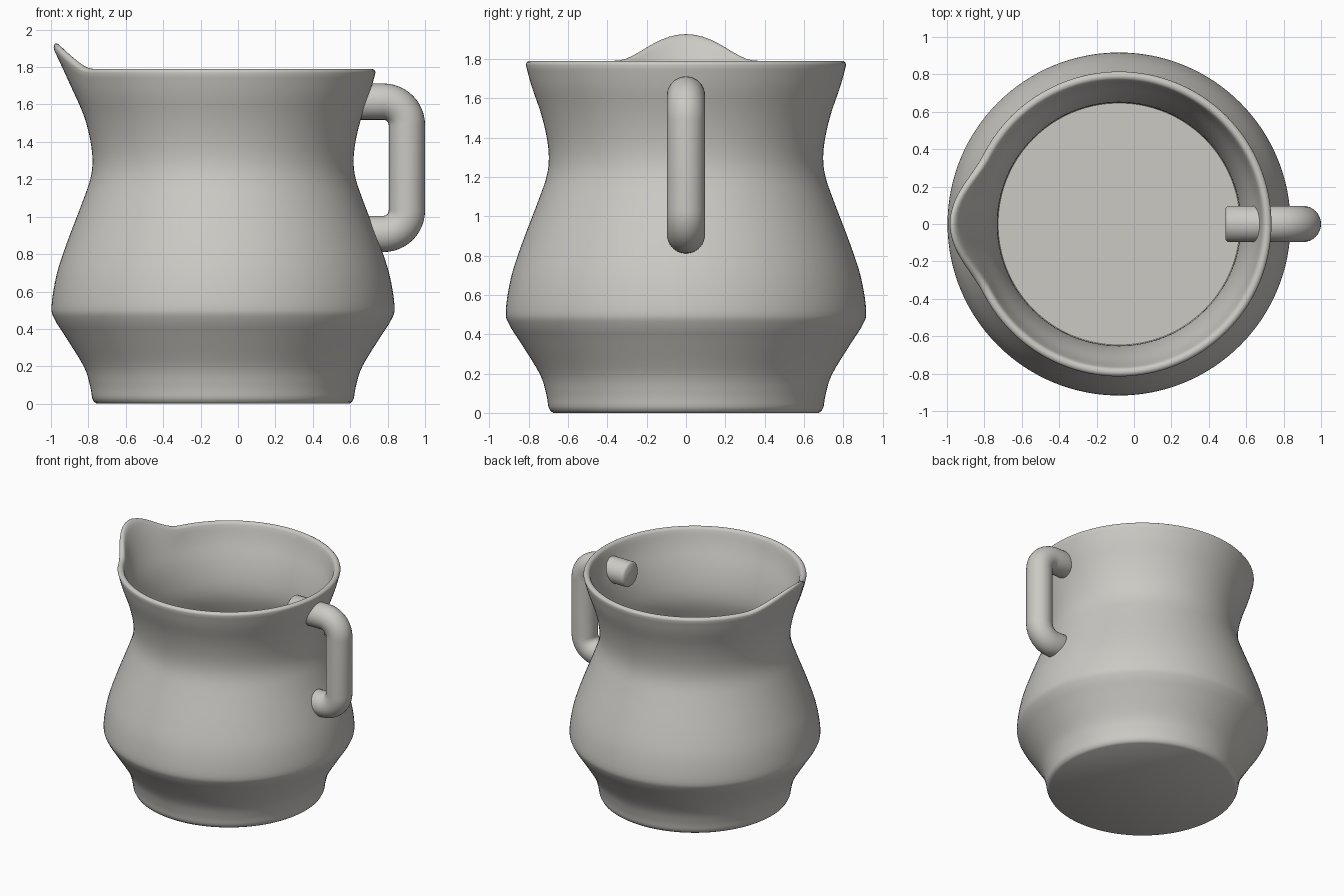
import bpy, bmesh, math
from mathutils import Vector

if "Cube" in bpy.data.objects:
    bpy.data.objects.remove(bpy.data.objects["Cube"])

clay = bpy.data.materials.new("warm grey clay")
clay.diffuse_color = (0.60, 0.585, 0.55, 1)
clay.use_nodes = True
clay.node_tree.nodes["Principled BSDF"].inputs["Base Color"].default_value = clay.diffuse_color
CX = -0.08      # axis of the jug body
SEG = 128


def finish(name, bm, angle):
    bmesh.ops.recalc_face_normals(bm, faces=bm.faces)
    me = bpy.data.meshes.new(name)
    bm.to_mesh(me)
    bm.free()
    me.materials.append(clay)
    ob = bpy.data.objects.new(name, me)
    bpy.context.collection.objects.link(ob)
    bpy.ops.object.select_all(action='DESELECT')
    ob.select_set(True)
    bpy.context.view_layer.objects.active = ob
    bpy.ops.object.shade_smooth_by_angle(angle=math.radians(angle))
    return ob


def spline(pts, n):
    """Catmull-Rom curve through the points."""
    p = [Vector(q) for q in pts]
    p = [2 * p[0] - p[1]] + p + [2 * p[-1] - p[-2]]
    out = []
    for a, b, c, d in zip(p, p[1:], p[2:], p[3:]):
        for i in range(n):
            t = i / n
            out.append(0.5 * (2 * b + (c - a) * t + (2 * a - 5 * b + 4 * c - d) * t * t
                              + (3 * b - a - 3 * c + d) * t ** 3))
    return out + [p[-2]]


def bridge(bm, rings):
    for a, b in zip(rings, rings[1:]):
        n = len(a)
        for i in range(n):
            bm.faces.new((a[i], a[(i + 1) % n], b[(i + 1) % n], b[i]))


# Jug body: outer profile, rounded rim, inner profile
outer = spline([(0.70, 0.03), (0.712, 0.10), (0.745, 0.20), (0.84, 0.355), (0.90, 0.45),
                (0.917, 0.52), (0.89, 0.69), (0.835, 0.86), (0.755, 1.07), (0.71, 1.20),
                (0.698, 1.30), (0.71, 1.41), (0.74, 1.53), (0.785, 1.66), (0.815, 1.77)], 4)
rim = [Vector((0.792 + 0.023 * math.cos(a), 1.77 + 0.021 * math.sin(a)))
       for a in (math.pi * k / 8 for k in range(1, 8))]
inner = [Vector((p.x - 0.048, p.y)) for p in reversed(outer) if p.y > 0.06]
profile = ([Vector((0.675, 0.0)), Vector((0.69, 0.01))] + outer + rim + inner
           + [Vector((inner[-1].x - 0.01, 0.05))])


def body_point(r, z, a):
    # pull the rim outwards and upwards into a pouring lip at -x
    phi = abs(a - math.pi)
    bell = 0.5 * (1 + math.cos(math.pi * phi / 0.48)) if phi < 0.48 else 0
    w = bell * max(0, (z - 1.5) / 0.29) ** 2
    r += 0.10 * w
    return (CX + r * math.cos(a), r * math.sin(a), z + 0.135 * w)


bm = bmesh.new()
rings = [[bm.verts.new(body_point(p.x, p.y, 2 * math.pi * i / SEG)) for i in range(SEG)]
         for p in profile]
bridge(bm, rings)
bm.faces.new(rings[0])
bm.faces.new(rings[-1])
finish("jug_body", bm, 50)

# Handle: round tube along a C-shaped path with rounded corners
X, TOP, BOT, BEND, R = 0.903, 1.615, 0.908, 0.125, 0.097
frames = [(0.49, TOP, math.pi / 2, R - 0.012), (0.502, TOP, math.pi / 2, R)]
for zc, start in ((TOP - BEND, math.pi / 2), (BOT + BEND, 0)):
    for k in range(13):
        a = start - k / 12 * math.pi / 2
        frames.append((X - BEND + BEND * math.cos(a), zc + BEND * math.sin(a), a, R))
frames += [(0.502, BOT, -math.pi / 2, R), (0.49, BOT, -math.pi / 2, R - 0.012)]
bm = bmesh.new()
rings = []
for x, z, a, r in frames:
    ring = []
    for i in range(32):
        t = 2 * math.pi * i / 32
        ring.append(bm.verts.new((x + r * math.cos(t) * math.cos(a), r * math.sin(t),
                                  z + r * math.cos(t) * math.sin(a))))
    rings.append(ring)
bridge(bm, rings)
bm.faces.new(rings[0])
bm.faces.new(rings[-1])
finish("handle", bm, 50)
